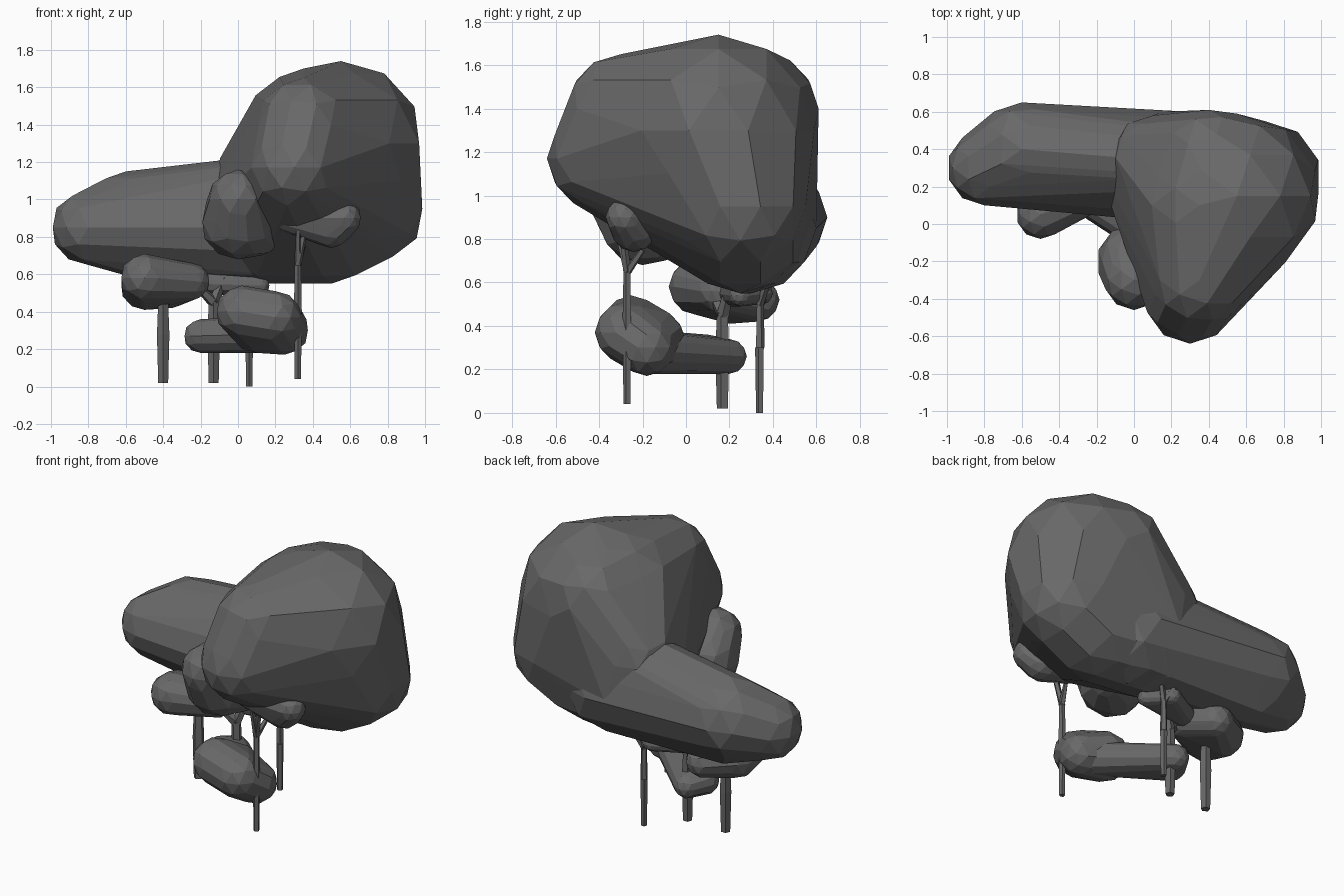
import bpy, bmesh, math
from mathutils import Matrix, Vector

cube = bpy.data.objects.get("Cube")
if cube:
    bpy.data.objects.remove(cube)

dark_grey = bpy.data.materials.new("dark_grey")
dark_grey.use_nodes = True
colour = (0.14, 0.14, 0.14, 1)
dark_grey.diffuse_color = colour
dark_grey.node_tree.nodes["Principled BSDF"].inputs["Base Color"].default_value = colour


def finish(name, bm):
    """Turn the working mesh into a flat-shaded object."""
    bmesh.ops.recalc_face_normals(bm, faces=bm.faces)
    mesh = bpy.data.meshes.new(name)
    bm.to_mesh(mesh)
    bm.free()
    mesh.materials.append(dark_grey)
    obj = bpy.data.objects.new(name, mesh)
    bpy.context.collection.objects.link(obj)


def foliage(name, *balls):
    """Wrap a faceted skin around balls given as x, y, z, radius."""
    bm = bmesh.new()
    for x, y, z, radius in balls:
        bmesh.ops.create_icosphere(bm, subdivisions=2, radius=radius,
                                   matrix=Matrix.Translation((x, y, z)))
    hull = bmesh.ops.convex_hull(bm, input=bm.verts)
    inside = {v for v in hull["geom_interior"] if isinstance(v, bmesh.types.BMVert)}
    bmesh.ops.delete(bm, geom=list(inside), context="VERTS")
    # Keep only the skin, without faces left over from the balls
    skin = {f for f in hull["geom"] if f.is_valid and isinstance(f, bmesh.types.BMFace)}
    spare = [f for f in bm.faces if f not in skin]
    bmesh.ops.delete(bm, geom=spare, context="FACES")
    finish(name, bm)


def limb(bm, start, end, thick, thin):
    """Add one tapered five-sided limb between two points."""
    along = end - start
    turn = along.to_track_quat("Z", "Y").to_matrix().to_4x4()
    bmesh.ops.create_cone(bm, cap_ends=True, segments=5, radius1=thick, radius2=thin,
                          depth=along.length,
                          matrix=Matrix.Translation((start + end) / 2) @ turn)


def tree(name, x, y, base, fork, radius, *twigs):
    """Trunk that swells to its middle, then twigs leaving the fork."""
    bm = bmesh.new()
    foot, top = Vector((x, y, base)), Vector((x, y, fork))
    middle = foot.lerp(top, 0.6)
    limb(bm, foot, middle, radius * 0.8, radius)
    limb(bm, middle, top, radius, radius * 0.8)
    for twig in twigs:
        limb(bm, top, top + Vector(twig), radius * 0.9, radius * 0.6)
    finish(name, bm)


# Large crown, leaning out to the front
foliage("main_crown",
        (0.3, -0.4, 1.17, 0.24),
        (0.35, -0.3, 1.4, 0.25),
        (0.55, 0.15, 1.3, 0.44),
        (0.35, 0.1, 1.4, 0.3),
        (0.4, 0.35, 1.4, 0.26),
        (0.7, 0.25, 0.95, 0.3),
        (0.5, 0.25, 0.85, 0.3),
        (0.15, 0.3, 0.85, 0.3),
        (0.07, 0.15, 1, 0.2),
        (0.1, 0.35, 1.1, 0.23))

# Long side crown, running into the large one
foliage("side_crown",
        (-0.8, 0.3, 0.85, 0.2),
        (-0.6, 0.4, 0.9, 0.25),
        (-0.55, 0.35, 0.8, 0.22),
        (0.3, 0.3, 0.85, 0.3),
        (0, 0.35, 1, 0.22))

# Small clumps under the crowns
foliage("front_clump",
        (0, -0.2, 0.88, 0.2),
        (0, -0.3, 1, 0.16),
        (0.12, -0.1, 0.8, 0.1))
foliage("branch_clump",
        (0.25, -0.28, 0.9, 0.07),
        (0.5, -0.24, 0.85, 0.11),
        (0.57, -0.28, 0.9, 0.09))
foliage("side_clump",
        (-0.5, 0.05, 0.58, 0.13),
        (-0.5, 0.2, 0.54, 0.13),
        (-0.35, 0.33, 0.52, 0.1),
        (-0.25, 0.15, 0.56, 0.1))
foliage("thin_clump",
        (-0.25, 0.2, 0.55, 0.06),
        (0, 0.35, 0.55, 0.05),
        (0.12, 0.25, 0.54, 0.05))

# Low clump and its tail
foliage("low_clump",
        (0.02, -0.25, 0.4, 0.14),
        (0.2, -0.28, 0.37, 0.14),
        (0.25, -0.18, 0.3, 0.13),
        (0.1, -0.15, 0.33, 0.15))
foliage("low_clump_tail",
        (0.2, -0.15, 0.28, 0.1),
        (-0.2, 0.1, 0.27, 0.09),
        (-0.15, 0.2, 0.26, 0.08))

# Trunks with forked twigs
tree("front_tree", 0.32, -0.27, 0.04, 0.65, 0.022,
     (0, -0.05, 0.2), (0.05, -0.03, 0.25), (0.03, 0.07, 0.1))
tree("side_tree", -0.4, 0.17, 0.02, 0.45, 0.035, (0.12, 0.03, 0.08))
tree("middle_tree", -0.13, 0.17, 0.02, 0.45, 0.035, (-0.08, -0.04, 0.08), (0.05, 0.03, 0.13))
tree("back_tree", 0.06, 0.34, 0, 0.5, 0.022, (0.07, 0.05, 0.15), (-0.05, 0.05, 0.1))
